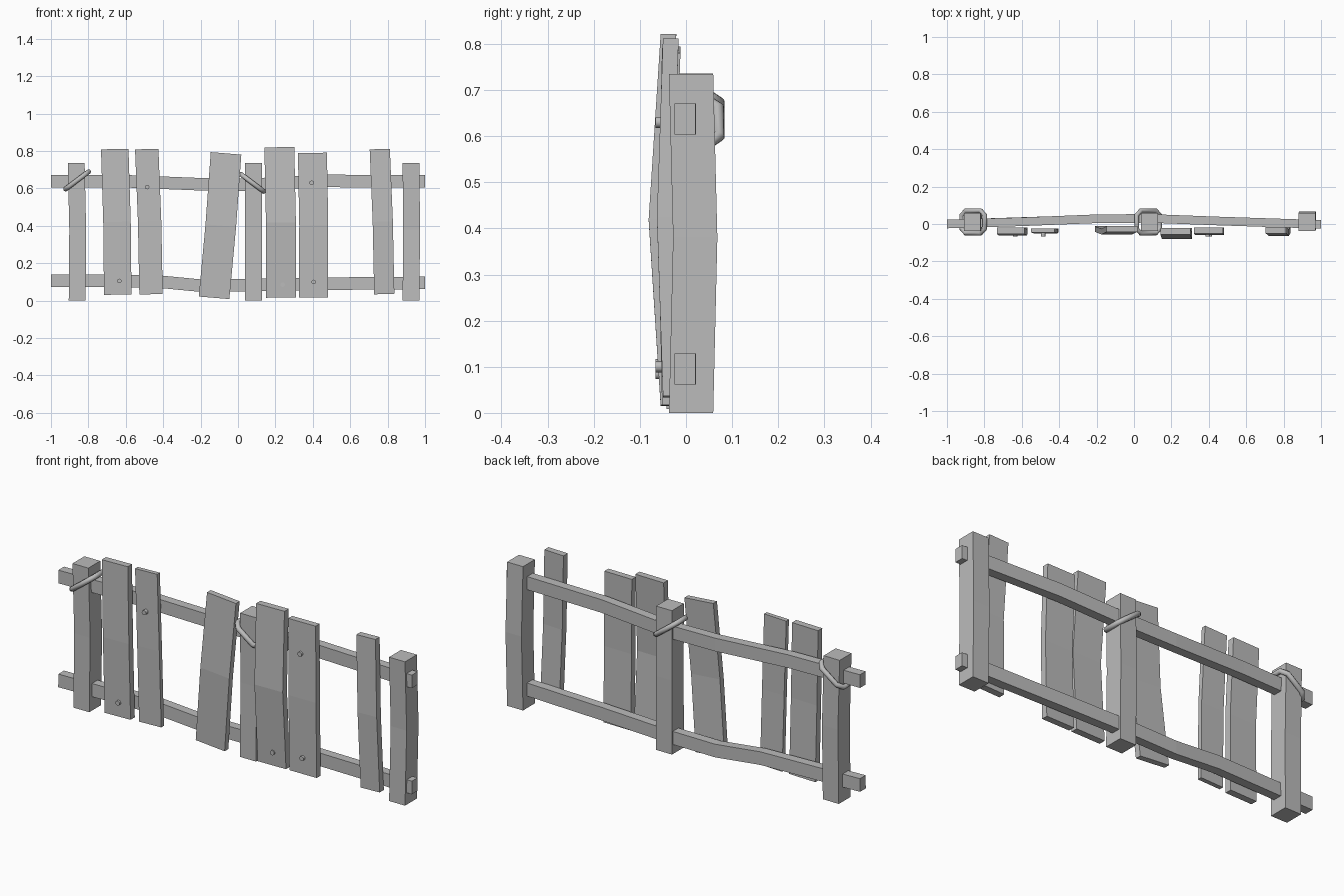
import bpy, bmesh
from math import cos, sin, radians
from mathutils import Vector

cube = bpy.data.objects.get("Cube")
if cube:
    bpy.data.objects.remove(cube, do_unlink=True)

grey = bpy.data.materials.new("weathered grey")
grey.use_nodes = True
grey.diffuse_color = (0.5, 0.5, 0.5, 1)
grey.node_tree.nodes["Principled BSDF"].inputs["Base Color"].default_value = (0.5, 0.5, 0.5, 1)


def add_object(name, bm):
    bmesh.ops.recalc_face_normals(bm, faces=bm.faces)
    mesh = bpy.data.meshes.new(name)
    bm.to_mesh(mesh)
    bm.free()
    mesh.materials.append(grey)
    obj = bpy.data.objects.new(name, mesh)
    bpy.context.collection.objects.link(obj)
    return obj


def beam(name, points, width, depth):
    """Rectangular beam through points; width lies in the xz plane, depth along y."""
    pts = [Vector(p) for p in points]
    axis = pts[-1] - pts[0]
    side = Vector((axis.z, 0, -axis.x)).normalized() * width / 2
    back = Vector((0, depth / 2, 0))
    bm = bmesh.new()
    rings = [[bm.verts.new(p + side * a + back * b)
              for a, b in ((-1, -1), (1, -1), (1, 1), (-1, 1))] for p in pts]
    for low, high in zip(rings, rings[1:]):
        for i in range(4):
            j = (i + 1) % 4
            bm.faces.new((low[i], low[j], high[j], high[i]))
    bm.faces.new(rings[0])
    bm.faces.new(rings[-1])
    return add_object(name, bm)


# Posts, bowed slightly: x at bottom, middle and top, then y bow
for name, xs, bow in (("right_post", (-0.86, -0.857, -0.865), 0.003),
                      ("middle_post", (0.083, 0.082, 0.083), 0.003),
                      ("left_post", (0.925, 0.928, 0.925), 0.009)):
    beam(name, [(xs[0], 0.011, 0), (xs[1], 0.011 + bow, 0.38), (xs[2], 0.011, 0.735)],
         0.09, 0.096)

# Sagging rails
beam("upper_rail", [(-1, 0, 0.638), (-0.6, 0.012, 0.638), (-0.2, 0.028, 0.622),
                    (0.08, 0.03, 0.62), (0.45, 0.016, 0.64), (1, -0.002, 0.637)], 0.067, 0.046)
beam("lower_rail", [(-1, 0, 0.107), (-0.45, 0.018, 0.104), (-0.2, 0.028, 0.08),
                    (0.08, 0.03, 0.083), (0.45, 0.016, 0.09), (1, -0.002, 0.095)], 0.067, 0.046)

# Planks: bottom x, z; top x, z; width, thickness, front y at the ends, forward bow
planks = [(-0.643, 0.032, -0.659, 0.81, 0.147, 0.034, -0.054, 0.008),
          (-0.465, 0.034, -0.488, 0.81, 0.125, 0.022, -0.045, 0.005),
          (-0.128, 0.015, -0.064, 0.787, 0.164, 0.03, -0.042, 0.014),
          (0.23, 0.016, 0.221, 0.82, 0.16, 0.034, -0.055, 0.026),
          (0.404, 0.016, 0.398, 0.79, 0.155, 0.032, -0.052, 0.008),
          (0.782, 0.035, 0.758, 0.81, 0.108, 0.034, -0.05, 0.013)]
for n, (x0, z0, x1, z1, width, thick, front, bow) in enumerate(planks, 1):
    y = front + thick / 2
    beam(f"plank_{n}", [(x0, y, z0), ((x0 + x1) / 2 + 0.004, y - bow, (z0 + z1) / 2),
                        (x1, y, z1)], width, thick)

# Nail heads
for n, (x, z) in enumerate(((-0.635, 0.105), (-0.486, 0.607), (0.239, 0.085),
                            (0.405, 0.1), (0.394, 0.63)), 1):
    bpy.ops.mesh.primitive_cylinder_add(vertices=12, radius=0.012, depth=0.03,
                                        location=(x, -0.051, z), rotation=(radians(90), 0, 0))
    nail = bpy.context.object
    nail.name = f"nail_{n}"
    nail.data.materials.append(grey)
    bpy.ops.object.shade_smooth_by_angle(angle=radians(40))

# Tilted rope loops tied round two posts
for name, x, z, tilt in (("right_rope", -0.86, 0.643, 37), ("middle_rope", 0.076, 0.63, -37)):
    quarter = [(0.078, 0.035), (0.05, 0.06)]
    outline = quarter + [(-u, v) for u, v in reversed(quarter)]
    outline += [(-u, -v) for u, v in outline]
    curve = bpy.data.curves.new(name, "CURVE")
    curve.dimensions = "3D"
    curve.bevel_depth = 0.013
    curve.bevel_resolution = 2
    spline = curve.splines.new("POLY")
    spline.points.add(len(outline) - 1)
    for point, (u, v) in zip(spline.points, outline):
        a = radians(tilt)
        point.co = (x + u * cos(a), 0.011 + v, z + u * sin(a), 1)
    spline.use_cyclic_u = True
    curve.materials.append(grey)
    rope = bpy.data.objects.new(name, curve)
    bpy.context.collection.objects.link(rope)
    bpy.ops.object.select_all(action="DESELECT")
    rope.select_set(True)
    bpy.context.view_layer.objects.active = rope
    bpy.ops.object.convert(target="MESH")
    bpy.ops.object.shade_smooth_by_angle(angle=radians(50))
